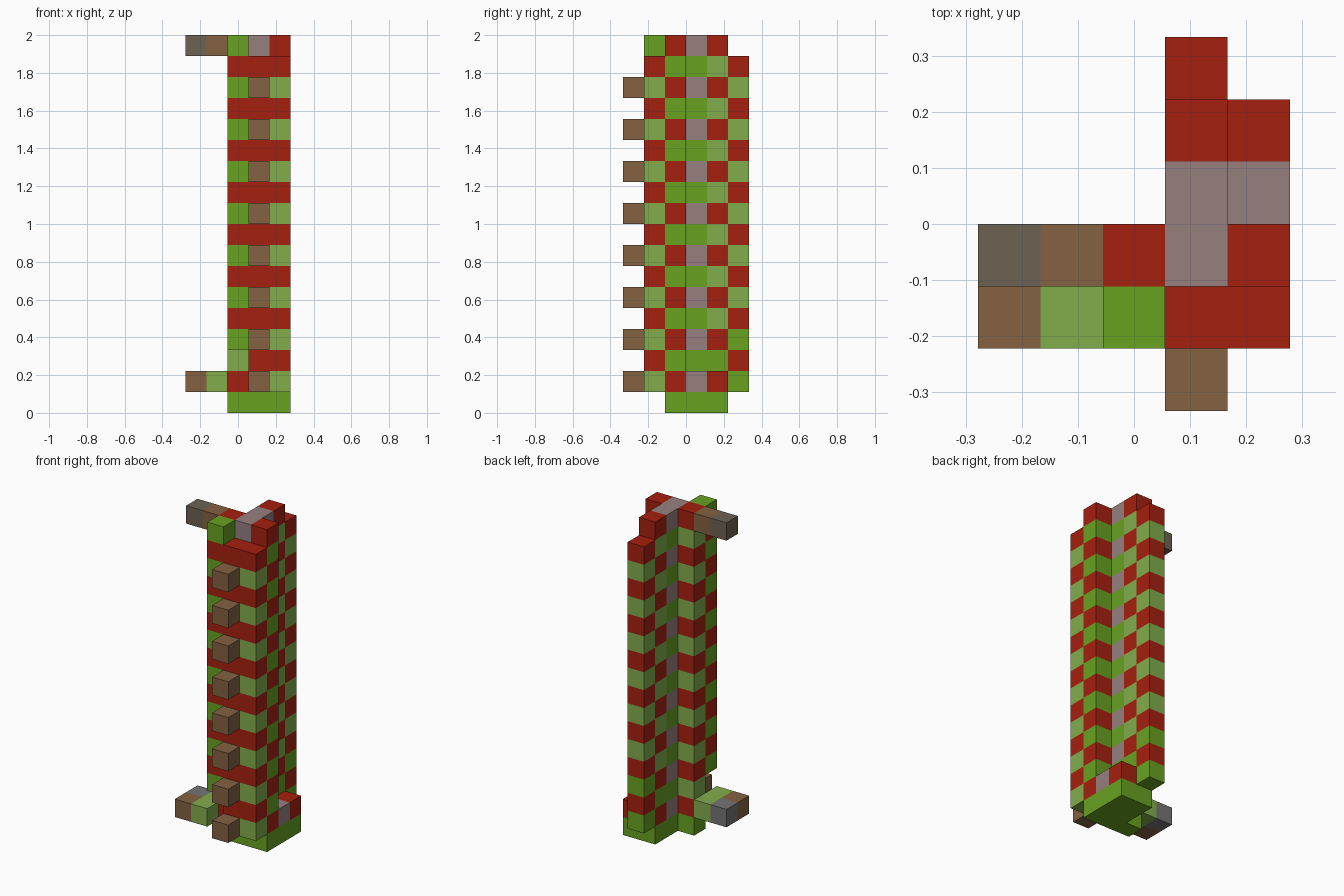
import bpy
import bmesh
from mathutils import Matrix, Vector

default = bpy.data.objects.get("Cube")
if default:
    bpy.data.objects.remove(default, do_unlink=True)

LAYERS = 18
U = 2 / LAYERS

# Flat colours
COLOURS = {
    "red": (165, 32, 15),
    "green": (104, 162, 33),
    "light_green": (130, 173, 75),
    "brown": (132, 98, 66),
    "mauve": (150, 128, 127),
    "dark_brown": (108, 98, 82),
    "grey": (118, 117, 117),
}


def linear(v):
    v /= 255
    return v / 12.92 if v <= 0.04045 else ((v + 0.055) / 1.055) ** 2.4


NAMES = list(COLOURS)
MATS = []
for name, rgb in COLOURS.items():
    col = (*[linear(v) for v in rgb], 1)
    mat = bpy.data.materials.new(name)
    mat.use_nodes = True
    mat.diffuse_color = col
    bsdf = next(n for n in mat.node_tree.nodes if n.type == "BSDF_PRINCIPLED")
    bsdf.inputs["Base Color"].default_value = col
    MATS.append(mat)

cells = {}  # block position -> (part, colour)


def put(part, x, y, z, colour):
    cells[x, y, z] = (part, colour)


def column(part, x, y, odd, even, start=1, end=LAYERS - 1):
    for z in range(start, end):
        put(part, x, y, z, odd if z % 2 else even)


# Base slab, with one corner notched
for x in (2, 3, 4):
    for y in (2, 3, 4):
        if x > 2 or y == 2:
            put("base", x, y, 0, "green")

# Cross-shaped tower of alternating layers
column("right_wall", 2, 1, "green", "red", start=3)
column("right_wall", 2, 2, "red", "light_green")
column("core", 3, 1, "brown", "red")
column("core", 3, 2, "mauve", "green")
column("left_wall", 4, 1, "light_green", "red")
column("left_wall", 4, 2, "red", "green")
column("back_wall", 3, 3, "mauve", "green")
column("back_wall", 3, 4, "red", "light_green")
column("back_wall", 3, 5, "light_green", "red")
put("back_wall", 3, 4, 2, "green")
for z in (1, 3):
    put("back_wall", 3, 5, z, "green")

# Pegs up the front
for z in range(1, 16, 2):
    put("front_pegs", 3, 0, z, "brown")

# Lower ledge and arm
put("lower_ledge", 4, 3, 1, "mauve")
put("lower_ledge", 4, 4, 1, "red")
put("lower_arm", 0, 1, 1, "brown")
put("lower_arm", 0, 2, 1, "grey")
put("lower_arm", 1, 1, 1, "light_green")
put("lower_arm", 1, 2, 1, "light_green")

# Top cross and arm
top = LAYERS - 1
for x, colour in enumerate(("dark_brown", "brown", "red", "mauve", "red")):
    put("top_arm" if x < 2 else "top_cross", x, 2, top, colour)
put("top_cross", 3, 3, top, "mauve")
put("top_cross", 3, 4, top, "red")
put("top_cross", 2, 1, top, "green")


def build(part):
    bm = bmesh.new()
    for pos, (owner, colour) in cells.items():
        if owner != part:
            continue
        centre = Vector((pos[0] - 2, pos[1] - 2.5, pos[2] + 0.5)) * U
        made = bmesh.ops.create_cube(bm, size=U, matrix=Matrix.Translation(centre))
        faces = {f for v in made["verts"] for f in v.link_faces}
        buried = []
        for f in faces:
            f.material_index = NAMES.index(colour)
            f.normal_update()
            if tuple(p + round(n) for p, n in zip(pos, f.normal)) in cells:
                buried.append(f)
        bmesh.ops.delete(bm, geom=buried, context="FACES")
    bmesh.ops.remove_doubles(bm, verts=bm.verts, dist=U / 100)
    mesh = bpy.data.meshes.new(part)
    bm.to_mesh(mesh)
    bm.free()
    for mat in MATS:
        mesh.materials.append(mat)
    bpy.context.collection.objects.link(bpy.data.objects.new(part, mesh))


for part in sorted({owner for owner, _ in cells.values()}):
    build(part)
